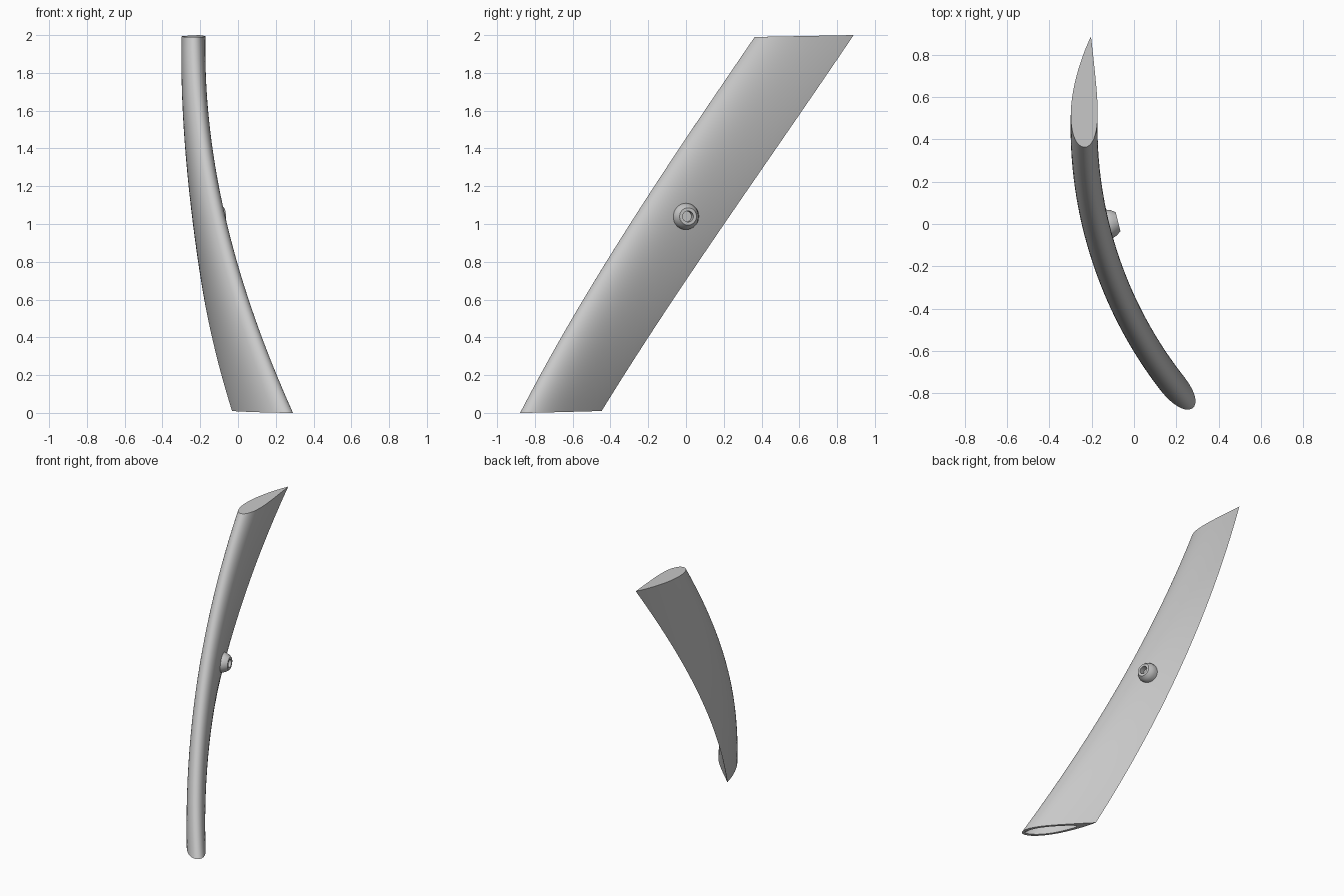
import bpy, bmesh
from math import sin, cos, pi, radians, copysign
from mathutils import Vector, Matrix

cube = bpy.data.objects.get("Cube")
if cube:
    bpy.data.objects.remove(cube, do_unlink=True)

# One flat grey for everything
grey = bpy.data.materials.new("light grey")
grey.use_nodes = True
colour = (0.58, 0.58, 0.58, 1)
grey.diffuse_color = colour
grey.node_tree.nodes["Principled BSDF"].inputs["Base Color"].default_value = colour

# The blade wraps helically around a vertical cylinder
CENTRE = Vector((1.74, 0.46, 0))
RADIUS = 1.975
CHORD = 0.53
SIDES = 64
LEVELS = 32


def half_thickness(t):
    """Airfoil half thickness at chord fraction t, closed at the trailing edge."""
    return 1.2 * CHORD * max(0, 0.2969 * t ** 0.5 - 0.126 * t - 0.3516 * t ** 2
                             + 0.2843 * t ** 3 - 0.1036 * t ** 4)


def place(t, offset, h):
    """Point at chord fraction t, radial offset and height fraction h."""
    angle = radians(222.3 - 39.5 * h - 15.2 * t)
    r = RADIUS + 0.015 * t * t + offset
    return CENTRE + Vector((r * cos(angle), r * sin(angle), 1.99 * h + 0.01 * t))


def section(h, hollow=False):
    points = []
    for i in range(SIDES):
        a = 2 * pi * i / SIDES
        t = 0.5 + 0.5 * cos(a)
        if hollow:
            t = 0.04 + 0.69 * t
            half = (half_thickness(t) - 0.018) * abs(sin(a)) ** 0.4
        else:
            half = half_thickness(t)
        if i in (0, SIDES // 2):
            half = 0
        points.append(place(t, copysign(half, sin(a)), h))
    return points


def bridge(bm, first, second):
    for i in range(len(first)):
        j = (i + 1) % len(first)
        bm.faces.new((first[i], first[j], second[j], second[i]))


def finish(bm, name):
    bmesh.ops.recalc_face_normals(bm, faces=bm.faces)
    mesh = bpy.data.meshes.new(name)
    bm.to_mesh(mesh)
    bm.free()
    mesh.materials.append(grey)
    obj = bpy.data.objects.new(name, mesh)
    bpy.context.collection.objects.link(obj)
    bpy.ops.object.select_all(action='DESELECT')
    obj.select_set(True)
    bpy.context.view_layer.objects.active = obj
    bpy.ops.object.shade_smooth_by_angle(angle=radians(35))
    return obj


# Blade: closed at the top, with a hollow core open at the bottom
bm = bmesh.new()
outer = [[bm.verts.new(p) for p in section(k / LEVELS)] for k in range(LEVELS + 1)]
inner = [[bm.verts.new(p) for p in section(k / LEVELS, True)] for k in range(LEVELS - 1)]
for rings in (outer, inner):
    for low, high in zip(rings, rings[1:]):
        bridge(bm, low, high)
    bm.faces.new(rings[-1])
bridge(bm, outer[0], inner[0])
finish(bm, "curved_blade")

# Fitting: tapered boss with a round socket on the inner side
profile = [(0.07, -0.035), (0.07, 0.004), (0.061, 0.028), (0.046, 0.048),
           (0.029, 0.048), (0.029, 0.006)]
bm = bmesh.new()
rings = [[bm.verts.new((r * cos(2 * pi * i / 32), r * sin(2 * pi * i / 32), z))
          for i in range(32)] for r, z in profile]
for low, high in zip(rings, rings[1:]):
    bridge(bm, low, high)
bm.faces.new(rings[0])
bm.faces.new(rings[-1])
boss = finish(bm, "side_fitting")
angle = radians(193.9)
outward = Vector((-cos(angle), -sin(angle), 0))
spot = CENTRE - outward * 1.918 + Vector((0, 0, 1.04))
boss.matrix_world = Matrix.Translation(spot) @ outward.to_track_quat('Z', 'Y').to_matrix().to_4x4()
